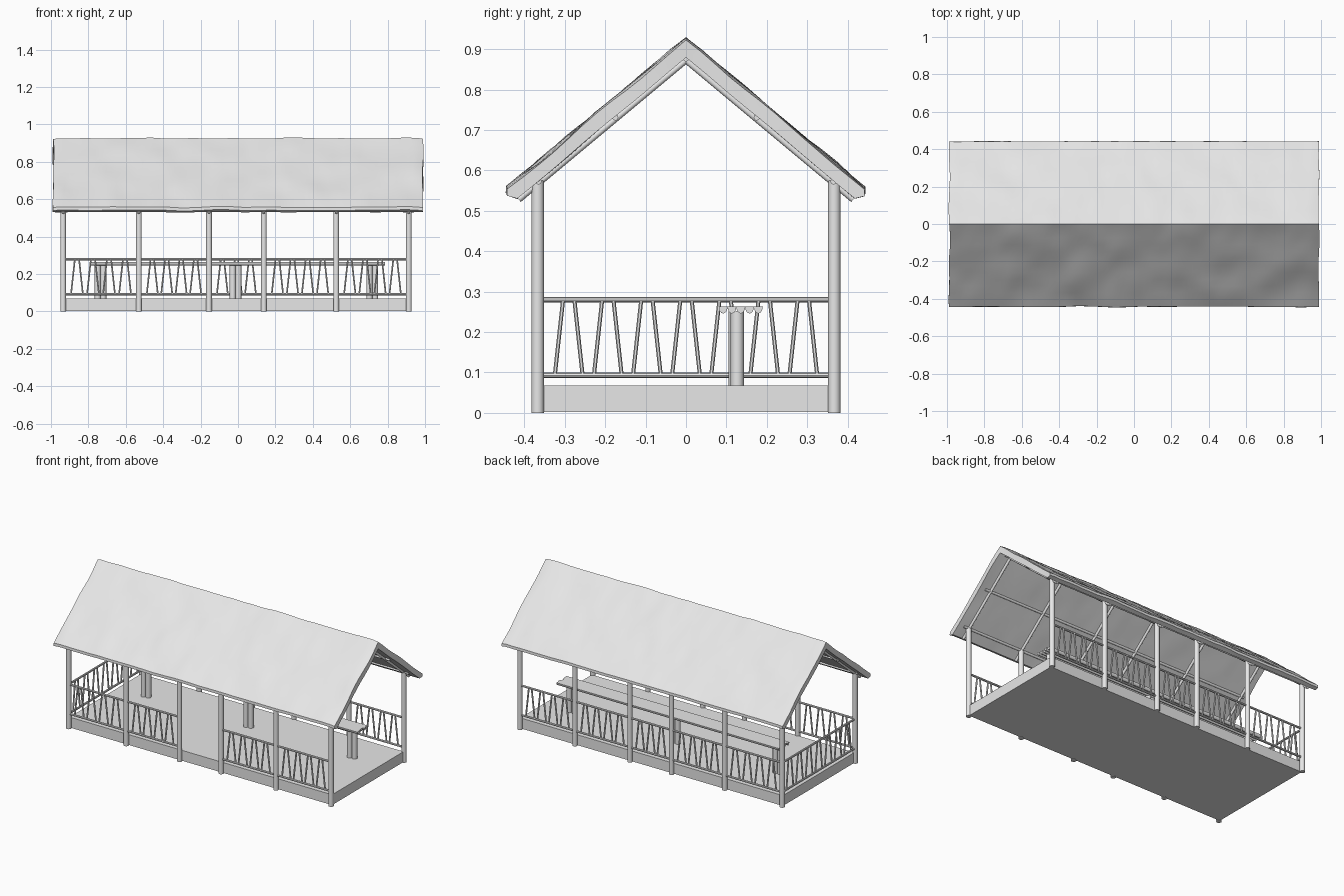
import bpy, bmesh, math
from mathutils import Vector, noise

old = bpy.data.objects.get("Cube")
if old:
    bpy.data.objects.remove(old, do_unlink=True)

grey = bpy.data.materials.new("plain_grey")
grey.use_nodes = True
grey.diffuse_color = (0.8, 0.8, 0.8, 1)
grey.node_tree.nodes["Principled BSDF"].inputs["Base Color"].default_value = (0.8, 0.8, 0.8, 1)

POST_X = (-0.935, -0.53, -0.155, 0.138, 0.525, 0.913)
POST_Y = 0.367
SLOPE = 0.833


def finish(bm, name, angle=40):
    bmesh.ops.recalc_face_normals(bm, faces=bm.faces)
    mesh = bpy.data.meshes.new(name)
    bm.to_mesh(mesh)
    bm.free()
    mesh.materials.append(grey)
    ob = bpy.data.objects.new(name, mesh)
    bpy.context.collection.objects.link(ob)
    bpy.ops.object.select_all(action='DESELECT')
    ob.select_set(True)
    bpy.context.view_layer.objects.active = ob
    bpy.ops.object.shade_smooth_by_angle(angle=math.radians(angle))
    return ob


def pole(bm, a, b, r, sides=10):
    """Add a round pole running from a to b."""
    a, b = Vector(a), Vector(b)
    d = b - a
    new = bmesh.ops.create_cone(bm, cap_ends=True, segments=sides, radius1=r,
                                radius2=r, depth=d.length)["verts"]
    rot = Vector((0, 0, 1)).rotation_difference(d).to_matrix()
    bmesh.ops.rotate(bm, verts=new, matrix=rot, cent=(0, 0, 0))
    bmesh.ops.translate(bm, verts=new, vec=(a + b) / 2)


def railing(name, a, b):
    """Two rails with leaning balusters in A-shaped pairs."""
    bm = bmesh.new()
    a, b = Vector(a), Vector(b)
    run = (b - a).normalized()
    length = (b - a).length
    up = Vector((0, 0, 1))
    for z in (0.093, 0.28):
        pole(bm, a + up * z, b + up * z, 0.0065, 8)
    count = 2 * max(1, round(length / 0.103))
    step = (length - 0.105) / (count - 1)
    for i in range(count):
        mid = a + run * (0.0525 + i * step)
        lean = run * (0.01 if i % 2 == 0 else -0.01)
        pole(bm, mid - lean + up * 0.095, mid + lean + up * 0.278, 0.005, 6)
    finish(bm, name)


# Floor platform
bm = bmesh.new()
bmesh.ops.create_cube(bm, size=1)
bmesh.ops.scale(bm, vec=(1.85, 0.72, 0.066), verts=bm.verts)
bmesh.ops.translate(bm, vec=(-0.01, 0, 0.035), verts=bm.verts)
finish(bm, "floor_platform")

# Posts on both long sides
for side, label in ((-1, "front"), (1, "back")):
    for i, x in enumerate(POST_X):
        bm = bmesh.new()
        pole(bm, (x, side * POST_Y, 0), (x, side * POST_Y, 0.575), 0.0155, 14)
        finish(bm, f"{label}_post_{i + 1}")

# Railings: the front keeps an entrance in the middle, the +x end is open
for i, (x0, x1) in enumerate(zip(POST_X, POST_X[1:])):
    railing(f"back_railing_{i + 1}", (x0, POST_Y, 0), (x1, POST_Y, 0))
    if i != 2:
        railing(f"front_railing_{i + 1}", (x0, -POST_Y, 0), (x1, -POST_Y, 0))
railing("right_end_railing", (POST_X[0], -POST_Y, 0), (POST_X[0], POST_Y, 0))

# Rafters over each pair of posts
for i, x in enumerate(POST_X):
    bm = bmesh.new()
    for s in (-1, 1):
        pole(bm, (x, 0, 0.873), (x, s * 0.414, 0.873 - SLOPE * 0.414), 0.008)
    finish(bm, f"rafter_pair_{i + 1}")

# Lengthwise purlins
bm = bmesh.new()
for y in (-0.365, -0.175, 0, 0.175, 0.365):
    pole(bm, (-0.955, y, 0.877 - SLOPE * abs(y)), (0.95, y, 0.877 - SLOPE * abs(y)), 0.0075)
finish(bm, "purlins")

# Uneven thatch: a chevron section lofted along x, with rounded eaves
N, HALF = 70, 12
normal = Vector((0, SLOPE, 1)).normalized()
THICK = 0.037


def section(inner):
    """Points across the roof from front eave to back eave."""
    pts = []
    for j in range(-HALF, HALF + 1):
        t = abs(j) / HALF
        s = -1 if j < 0 else 1
        y = 0.442 * t
        p = Vector((0, y, 0.926 - SLOPE * y))
        if inner:
            p = Vector((0, 0.418 * t, 0.879 - SLOPE * 0.418 * t))
        pts.append(Vector((0, s * p.y, p.z)))
    return pts


top, under = section(False), section(True)
eave = Vector((0, 0.443, 0.541))
ring = ([Vector((0, -eave.y, eave.z))] + top + [eave] + under[::-1])
bm = bmesh.new()
rows = []
for i in range(N + 1):
    u = -1 + 2 * i / N
    row = []
    for k, p in enumerate(ring):
        is_under = k > len(top) + 1
        ends = noise.noise(Vector((u * 3 + 7, p.y * 6, 2.0)))
        x = u * (0.988 + 0.012 * ends)
        bump = noise.noise(Vector((x * 5, p.y * 7, 4.0))) * 0.008
        bump += noise.noise(Vector((x * 14, p.y * 12, 9.0))) * 0.003
        if is_under:
            bump *= 0.4
        s = -1 if p.y < 0 else 1
        off = Vector((0, 0 if abs(p.y) < 0.01 else s * normal.y * bump, normal.z * bump))
        if i in (0, N) and not is_under:
            off.z -= 0.004
        row.append(bm.verts.new(Vector((x, p.y, p.z)) + off))
    rows.append(row)
M = len(ring)
for r0, r1 in zip(rows, rows[1:]):
    for k in range(M):
        n = (k + 1) % M
        bm.faces.new((r0[k], r0[n], r1[n], r1[k]))
# End caps: quads between upper and under points, triangles at the eaves
L = len(top)
for r in (rows[0], rows[-1]):
    for j in range(L - 1):
        bm.faces.new((r[1 + j], r[2 + j], r[M - 2 - j], r[M - 1 - j]))
    bm.faces.new((r[0], r[1], r[M - 1]))
    bm.faces.new((r[L], r[L + 1], r[L + 2]))
finish(bm, "thatched_roof", 35)

# Table top of half-round logs, flat side up
W = 0.0218
for n in range(5):
    bm = bmesh.new()
    cy = 0.081 + W * (n + 0.5)
    ends = []
    for x in (-0.785 + 0.006 * (n % 2), 0.785 - 0.005 * (n % 3)):
        arc = [bm.verts.new((x, cy - W / 2 * math.cos(math.pi * a / 8),
                             0.263 - 0.017 * math.sin(math.pi * a / 8))) for a in range(9)]
        bm.faces.new(arc)
        ends.append(arc)
    for k in range(9):
        m = (k + 1) % 9
        bm.faces.new((ends[0][k], ends[0][m], ends[1][m], ends[1][k]))
    finish(bm, f"table_log_{n + 1}")

# Table legs: paired short logs
for i, x in enumerate((-0.735, -0.013, 0.718)):
    bm = bmesh.new()
    pole(bm, (x - 0.015, 0.122, 0.066), (x - 0.015, 0.122, 0.252), 0.0165, 12)
    pole(bm, (x + 0.015, 0.127, 0.066), (x + 0.015, 0.127, 0.252), 0.0165, 12)
    finish(bm, f"table_leg_{i + 1}")
